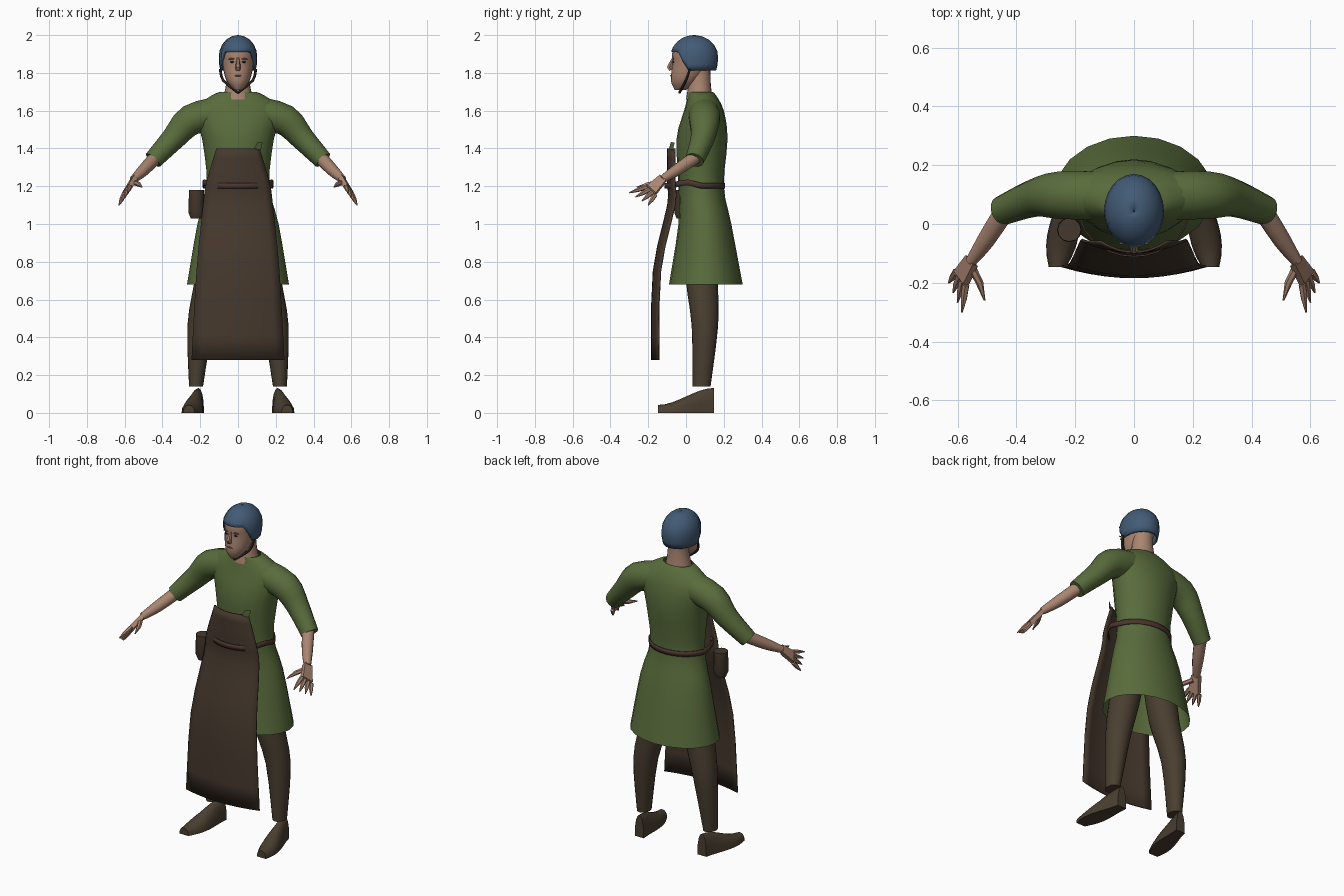
import bpy, bmesh
from math import sin, cos, asin, pi, radians
from mathutils import Vector

cube = bpy.data.objects.get("Cube")
if cube:
    bpy.data.objects.remove(cube, do_unlink=True)


def material(name, *rgb):
    m = bpy.data.materials.new(name)
    m.use_nodes = True
    m.diffuse_color = (*rgb, 1)
    m.node_tree.nodes["Principled BSDF"].inputs["Base Color"].default_value = (*rgb, 1)
    return m


green = material("green wool", .1, .15, .045)
brown = material("apron leather", .06, .04, .026)
hose = material("brown hose", .068, .049, .03)
belt_red = material("belt leather", .075, .036, .027)
blue = material("blue cap", .055, .105, .18)
skin_tone = material("skin", .4, .235, .165)
dark = material("dark trim", .035, .026, .022)
shade = material("face shade", .2, .115, .08)


def finish(name, bm, mat, thick=0, mirror=False):
    bmesh.ops.recalc_face_normals(bm, faces=bm.faces)
    mesh = bpy.data.meshes.new(name)
    bm.to_mesh(mesh)
    bm.free()
    obj = bpy.data.objects.new(name, mesh)
    bpy.context.collection.objects.link(obj)
    mesh.materials.append(mat)
    if thick:
        obj.modifiers.new("thickness", "SOLIDIFY").thickness = thick
    if mirror:
        obj.modifiers.new("both sides", "MIRROR").use_mirror_merge = False
    bpy.ops.object.select_all(action="DESELECT")
    obj.select_set(True)
    bpy.context.view_layer.objects.active = obj
    bpy.ops.object.shade_smooth_by_angle(angle=radians(50))


def loft(name, rings, mat, caps=True, closed=True, **options):
    """Bridge equal point rings into a surface."""
    bm = bmesh.new()
    rows = [[bm.verts.new(p) for p in ring] for ring in rings]
    count = len(rows[0])
    for low, high in zip(rows, rows[1:]):
        for i in range(count if closed else count - 1):
            j = (i + 1) % count
            bm.faces.new((low[i], low[j], high[j], high[i]))
    if caps:
        bm.faces.new(rows[0])
        bm.faces.new(rows[-1])
    finish(name, bm, mat, **options)


def hull(name, points, mat, **options):
    bm = bmesh.new()
    for p in points:
        bm.verts.new(p)
    bmesh.ops.convex_hull(bm, input=bm.verts)
    finish(name, bm, mat, **options)


def blend(*rows, steps=3):
    """Smooth in-between rows through a few key rows."""
    keys = [Vector(row) for row in rows]
    result = []
    for i in range(len(keys) - 1):
        a, b = keys[i], keys[i + 1]
        before, after = keys[max(i - 1, 0)], keys[min(i + 2, len(keys) - 1)]
        for k in range(steps):
            t = k / steps
            start, end = (b - before) / 2, (after - a) / 2
            ease = t * t * (3 - 2 * t)
            result.append(a.lerp(b, ease) + start * t * (1 - t) ** 2 - end * t * t * (1 - t))
    return result + [keys[-1]]


def turns(count):
    return [2 * pi * i / count for i in range(count)]


def oval(z, front, back, half_width, x=0, count=20):
    """Level ring given by its front edge, back edge and half width."""
    middle, depth = (front + back) / 2, (back - front) / 2
    return [Vector((x + half_width * sin(t), middle - depth * cos(t), z)) for t in turns(count)]


def tube(name, path, mat, count=10, **options):
    """Round limb along rows of x, y, z, radius."""
    points = [Vector(row[:3]) for row in path]
    rings = []
    for i, p in enumerate(points):
        along = points[min(i + 1, len(points) - 1)] - points[max(i - 1, 0)]
        u = along.cross(Vector((0, 1, 0))).normalized()
        v = along.cross(u).normalized()
        rings.append([p + path[i][3] * (u * cos(t) + v * sin(t)) for t in turns(count)])
    loft(name, rings, mat, **options)


def spot(name, centre, size, mat, **options):
    """Small flattened ball for a face detail."""
    bm = bmesh.new()
    bmesh.ops.create_uvsphere(bm, u_segments=10, v_segments=6, radius=1)
    bmesh.ops.scale(bm, vec=size, verts=bm.verts)
    bmesh.ops.translate(bm, vec=centre, verts=bm.verts)
    finish(name, bm, mat, **options)


# Tunic with flared skirt, open at the hem
body = blend((.68, -.09, .3, .27), (1, -.04, .24, .215), (1.2, -.04, .2, .165), (1.45, -.05, .22, .19),
             (1.6, -.01, .2, .23), (1.68, .01, .16, .14), (1.7, .01, .14, .09))
loft("tunic", [oval(*row) for row in body], green, caps=False)

# Neck, head and face
neck = blend((1.66, 0, .14, .08), (1.76, .015, .13, .06), (1.86, .015, .13, .06))
loft("neck", [oval(*row) for row in neck], skin_tone)
head = blend((1.71, -.06, 0, .02), (1.76, -.08, .07, .062), (1.85, -.072, .14, .083),
             (1.92, -.07, .15, .086), (1.97, -.02, .11, .05))
loft("head", [oval(*row) for row in head], skin_tone)
tube("nose", [(0, -.068, 1.88, .006), (0, -.088, 1.83, .015), (0, -.08, 1.815, .012)], skin_tone, count=6)
spot("mouth", (0, -.08, 1.785), (.022, .004, .004), shade)
spot("eyes", (.032, -.067, 1.858), (.012, .004, .005), dark, mirror=True)
spot("brows", (.034, -.067, 1.874), (.018, .0045, .004), shade, mirror=True)

# Cap whose rim rises over the brow
cap, layers = [], 8
for k in range(layers):
    ring = []
    for t in turns(24):
        s = min(1, max(0, 2 * cos(t) - .5))
        rim = asin(-.63 + .87 * s * s * (3 - 2 * s))
        lift = rim + (pi / 2 - .03 - rim) * k / (layers - 1)
        r = cos(max(lift, lift * .6))
        ring.append(Vector((.102 * r * sin(t), .044 - .126 * r * cos(t), 1.885 + .115 * sin(lift))))
    cap.append(ring)
loft("cap", cap, blue, caps=False, thick=.01)
strap = blend((.094, .02, 1.82, .007), (.078, 0, 1.76, .007), (0, -.035, 1.695, .007))
tube("chin_strap", strap, dark, count=6, mirror=True)

# Apron: bib and long sheet, bowed around the body
sheet = blend((1.4, .115, -.1), (1.22, .168, -.1), (1.1, .185, -.1), (.75, .22, -.176), (.28, .246, -.184))
across = [i / 5 - 1 for i in range(11)]
loft("apron", [[Vector((u * half, y + .037 * u * u, z)) for u in across] for z, half, y in sheet],
     brown, caps=False, closed=False, thick=.008)
hull("pinned_corner", [(.085, -.09, 1.4), (.13, -.06, 1.43), (.105, -.08, 1.435), (.12, -.07, 1.39)], green)

# Belt, standing clear of the waist and lifting at the hips
belt = []
for edge in (-.015, .015):
    ring = oval(1.203 + edge, -.113, .206, .188, count=28)
    for p in ring:
        p.z += max(0, .02 - abs(p.y) / 4)
    belt.append(ring)
loft("belt", belt, belt_red, caps=False, thick=.006)

# Pouch on the right hip
tube("pouch", [(-.22, -.02, 1.03, .03), (-.22, -.02, 1.06, .042), (-.22, -.02, 1.18, .04)], brown, count=12)

# Arms: sleeve and forearm
sleeve = blend((.1, .095, 1.59, .085), (.25, .098, 1.55, .082), (.34, .088, 1.455, .064), (.45, .045, 1.338, .05))
tube("sleeves", sleeve, green, count=14, mirror=True)
forearm = blend((.43, .06, 1.36, .036), (.5, -.05, 1.285, .032), (.555, -.128, 1.235, .02))
tube("forearms", forearm, skin_tone, mirror=True)

# Hands: flat palm with four fanned fingers and a thumb
wrist, spread = Vector((.552, -.125, 1.237)), Vector((.012, .016, -.014))
first, last = Vector((.572, -.207, 1.197)), Vector((.605, -.163, 1.155))
first_tip, last_tip = Vector((.585, -.3, 1.165)), Vector((.63, -.2, 1.1))
normal = Vector((.009, .003, .011))
corners = (wrist - spread, wrist + spread, first, last)
hull("palms", [p + normal * side for p in corners for side in (-1, 1)], skin_tone, mirror=True)
for i, finger in enumerate(("index", "middle", "ring", "little")):
    root, tip = first.lerp(last, i / 3), first_tip.lerp(last_tip, i / 3)
    path = [(*root, .013), (*root.lerp(tip, .5), .0115), (*tip, .003)]
    tube(finger + "_fingers", path, skin_tone, count=6, mirror=True)
tube("thumbs", [(.55, -.15, 1.22, .014), (.525, -.2, 1.21, .013), (.508, -.26, 1.195, .003)],
     skin_tone, count=6, mirror=True)

# Legs
leg = blend((.14, .035, .13, .037, .222), (.46, .03, .17, .068, .2), (.7, 0, .17, .085, .145), (.95, 0, .18, .09, .1))
loft("legs", [oval(*row) for row in leg], hose, mirror=True)

# Shoes: arched sections from heel to toe, turned outward
shoe = []
for k in range(9):
    t = k / 8
    y, half = .148 - .295 * t, .03 + .024 * sin(pi * t ** 1.5)
    height = .132 - .09 * t * t * (3 - 2 * t)
    arch = [pi * i / 8 for i in range(9)]
    shoe.append([Vector((.21 + .05 * t + half * cos(a), y, height * sin(a) ** .8)) for a in arch])
loft("shoes", shoe, hose, mirror=True)
